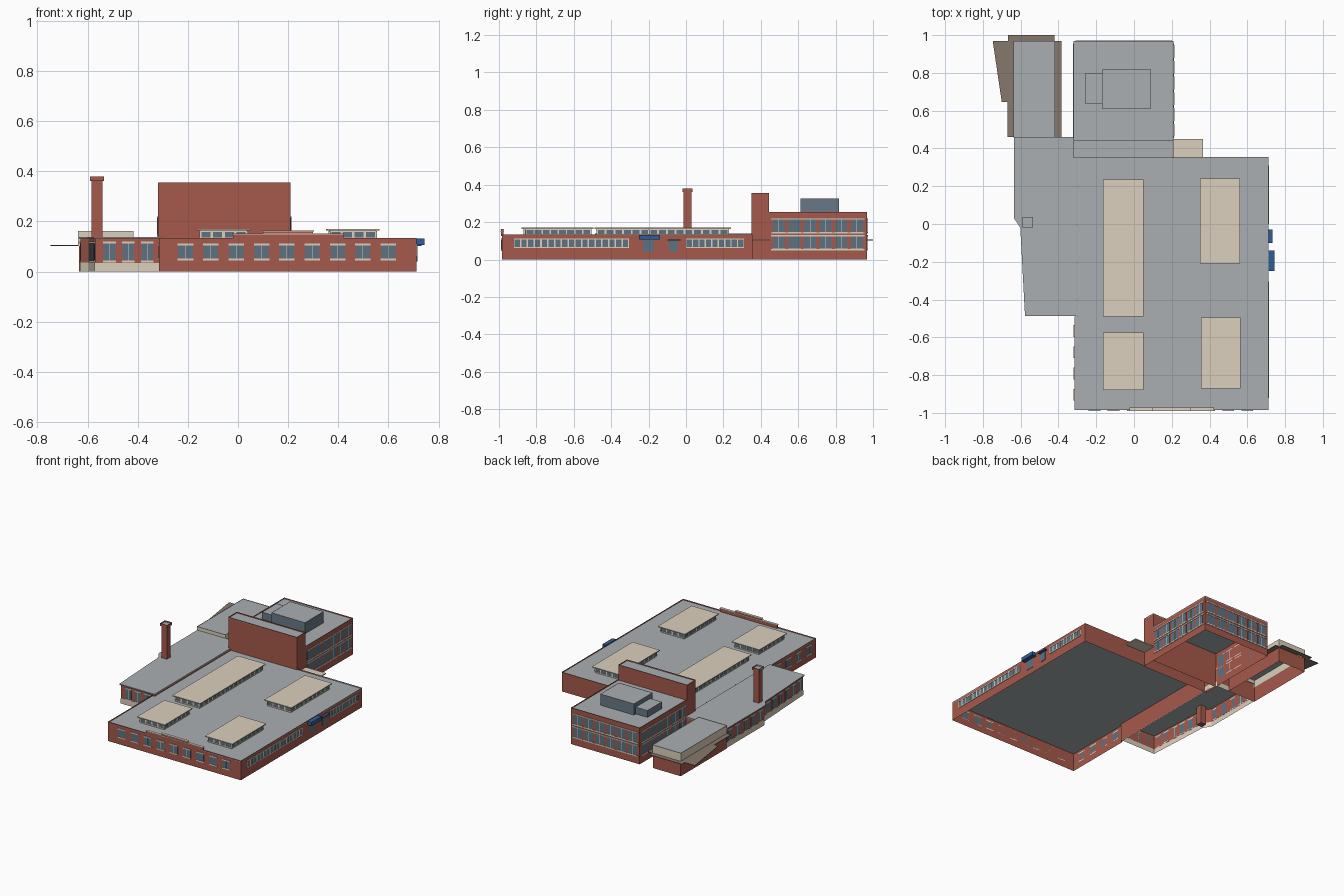
import bpy, bmesh
from mathutils import Vector

if "Cube" in bpy.data.objects:
    bpy.data.objects.remove(bpy.data.objects["Cube"])


def material(name, rgb):
    m = bpy.data.materials.new(name)
    m.diffuse_color = (*rgb, 1)
    m.use_nodes = True
    m.node_tree.nodes["Principled BSDF"].inputs["Base Color"].default_value = m.diffuse_color
    return m


BRICK = material("brick", (0.38, 0.10, 0.07))
ROOF = material("roof_grey", (0.40, 0.43, 0.45))
STONE = material("stone", (0.72, 0.63, 0.51))
GLASS = material("glass", (0.11, 0.17, 0.22))
SLATE = material("slate", (0.14, 0.19, 0.24))
BROWN = material("brown", (0.24, 0.19, 0.15))
BLUE = material("blue", (0.03, 0.11, 0.30))


def finish(bm, name, mats):
    me = bpy.data.meshes.new(name)
    bm.to_mesh(me)
    bm.free()
    for m in mats:
        me.materials.append(m)
    ob = bpy.data.objects.new(name, me)
    bpy.context.collection.objects.link(ob)
    return ob


def prism(bm, pts, z0, z1, caps=True):
    lo = [bm.verts.new((x, y, z0)) for x, y in pts]
    hi = [bm.verts.new((x, y, z1)) for x, y in pts]
    n = len(pts)
    for i in range(n):
        j = (i + 1) % n
        bm.faces.new((lo[i], lo[j], hi[j], hi[i]))
    if caps:
        bm.faces.new(lo[::-1])
        bm.faces.new(hi)
    return hi


def rect(x0, x1, y0, y1):
    return [(x0, y0), (x1, y0), (x1, y1), (x0, y1)]


def slab(name, pts, z0, z1, mat, caps=True):
    bm = bmesh.new()
    prism(bm, pts, z0, z1, caps)
    return finish(bm, name, [mat])


def hall(name, pts, z0, z1, wall=BRICK, coping=STONE, rim=0.008, drop=0.008):
    """Open-bottomed walls, a coping ring and a sunken flat roof."""
    bm = bmesh.new()
    top = bm.faces.new(prism(bm, pts, z0, z1, False))
    ring = bmesh.ops.inset_region(bm, faces=[top], thickness=rim)["faces"]
    for f in ring:
        f.material_index = 1
    top.material_index = 2
    res = bmesh.ops.extrude_face_region(bm, geom=[top])["geom"]
    bmesh.ops.translate(bm, vec=(0, 0, -drop),
                        verts=[g for g in res if isinstance(g, bmesh.types.BMVert)])
    if top.is_valid:
        bm.faces.remove(top)
    return finish(bm, name, [wall, coping, ROOF])


def bar(bm, p, u, s0, s1, z0, z1, depth):
    """Thin block on a wall, between distances s0 and s1 along direction u."""
    n = Vector((u.y, -u.x))
    a, b = p + u * s0, p + u * s1
    prism(bm, [tuple(v) for v in (a + n * depth, b + n * depth, b, a)], z0, z1)


def windows(name, p, q, z0, z1, n, w, trim=0.008, strip=False, mullion=True):
    """Row of n windows of width w along wall p-q, outside on the right of p-q."""
    p, q = Vector(p), Vector(q)
    u, L = (q - p).normalized(), (q - p).length
    glass, stone = bmesh.new(), bmesh.new()
    for i in range(n):
        c = L * (i + 0.5) / n
        bar(glass, p, u, c - w / 2, c + w / 2, z0, z1, 0.002)
        if mullion:
            bar(stone, p, u, c - 0.001, c + 0.001, z0, z1, 0.003)
        if not strip:
            for z in (z0 - trim * 0.6, z1):
                bar(stone, p, u, c - w / 2 - .002, c + w / 2 + .002, z, z + trim, 0.004)
    if strip:
        for z in (z0 - trim, z1):
            bar(stone, p, u, 0, L, z, z + trim, 0.004)
        for i in range(n + 1):
            c = L * i / n
            g = max((L / n - w) / 2, 0.002)
            bar(stone, p, u, max(c - g, 0), min(c + g, L), z0, z1, 0.003)
    finish(glass, name + "_glass", [GLASS])
    finish(stone, name + "_trim", [STONE])


# Main single-storey hall
hall("main_hall", [(-0.315, -0.985), (0.712, -0.985), (0.712, 0.355), (-0.30, 0.355),
                   (-0.30, -0.49), (-0.315, -0.49)], 0, 0.135)
windows("front_windows", (-0.26, -0.985), (0.65, -0.985), 0.05, 0.104, 9, 0.058)
windows("right_front_windows", (0.712, -0.92), (0.712, -0.305), 0.067, 0.106, 17, 0.028, 0.006, True, False)
windows("right_back_windows", (0.712, 0.0), (0.712, 0.31), 0.067, 0.106, 9, 0.028, 0.006, True, False)
windows("left_front_windows", (-0.315, -0.51), (-0.315, -0.96), 0.05, 0.104, 4, 0.058)

# Stepped parapet over the front
for i, (x0, x1, z) in enumerate([(-0.02, 0.42, 0.148), (0.10, 0.30, 0.160)]):
    slab(f"front_parapet_{i}", rect(x0, x1, -0.988, -0.975), 0.127, z, BRICK)
    slab(f"front_parapet_cap_{i}", rect(x0 - .003, x1 + .003, -0.991, -0.972), z, z + .004, STONE)

# Side entrances with awnings
for i, (y0, y1) in enumerate([(-0.23, -0.17), (-0.09, -0.045)]):
    slab(f"side_door_{i}", rect(0.71, 0.715, y0, y1), 0.04, 0.108, GLASS)
slab("large_awning", rect(0.712, 0.744, -0.25, -0.14), 0.106, 0.132, BLUE)
slab("small_awning", rect(0.712, 0.732, -0.10, -0.03), 0.102, 0.108, BLUE)

# Roof lanterns
for i, (x0, x1, y0, y1) in enumerate([(-0.165, 0.05, -0.49, 0.235), (-0.165, 0.05, -0.88, -0.575),
                                      (0.35, 0.56, -0.21, 0.24), (0.355, 0.565, -0.87, -0.495)]):
    slab(f"lantern_roof_{i}", rect(x0, x1, y0, y1), 0.164, 0.170, STONE)
    c = rect(x0 + .014, x1 - .014, y0 + .014, y1 - .014)
    slab(f"lantern_walls_{i}", c, 0.127, 0.164, STONE, False)
    for k in range(4):
        p, q = c[k], c[(k + 1) % 4]
        n = round((Vector(q) - Vector(p)).length / 0.045)
        windows(f"lantern_{i}_{k}", p, q, 0.137, 0.159, n, 0.036, 0.003, True, False)

# Tall brick block and rear office block
hall("tall_block", rect(-0.32, 0.21, 0.35, 0.445), 0, 0.355)
hall("rear_block", rect(-0.32, 0.21, 0.445, 0.968), 0, 0.255)
rear = {"right": ((0.21, 0.455), (0.21, 0.955)), "back": ((0.20, 0.968), (-0.31, 0.968)),
        "left": ((-0.32, 0.955), (-0.32, 0.455))}
for side, (p, q) in rear.items():
    for k, z in enumerate((0.056, 0.146)):
        windows(f"rear_{side}_{k}", p, q, z, z + 0.068, 6, 0.064, 0.006)
        bm = bmesh.new()
        d = Vector(q) - Vector(p)
        for zz in (z - 0.007, z + 0.068):
            bar(bm, Vector(p), d.normalized(), 0, d.length, zz, zz + 0.006, 0.003)
        finish(bm, f"rear_{side}_bands_{k}", [STONE])

# Rooftop plant rooms
hall("plant_room", rect(-0.17, 0.09, 0.612, 0.818), 0.247, 0.325, SLATE, ROOF, 0.004, 0.001)
hall("plant_room_small", rect(-0.26, -0.17, 0.638, 0.798), 0.247, 0.295, SLATE, ROOF, 0.004, 0.001)

# Canopy beside the tall block
slab("side_canopy", rect(0.21, 0.365, 0.355, 0.45), 0.101, 0.108, STONE)

# Left wing with skewed outer wall
wing = [(-0.577, -0.487), (-0.305, -0.487), (-0.305, 0.40), (-0.32, 0.46),
        (-0.635, 0.46), (-0.635, 0.03), (-0.602, -0.02)]
inner = [(-0.570, -0.478), (-0.305, -0.478), (-0.305, 0.40), (-0.32, 0.457),
         (-0.628, 0.457), (-0.628, 0.033), (-0.595, -0.017)]
slab("wing_roof", wing, 0.132, 0.139, ROOF)
slab("wing_walls", inner, 0.035, 0.133, BRICK, False)
slab("wing_base", [(x - .002 if x < -.4 else x, y) for x, y in inner], 0, 0.036, STONE, False)
windows("wing_front", (-0.55, -0.478), (-0.325, -0.478), 0.042, 0.113, 3, 0.046)
windows("wing_side", inner[6], inner[0], 0.042, 0.113, 6, 0.046)
windows("wing_rear_side", inner[4], inner[5], 0.042, 0.113, 5, 0.046)

# Chimney
slab("chimney", rect(-0.584, -0.541, -0.013, 0.03), 0, 0.366, BRICK)
hall("chimney_cap", rect(-0.59, -0.535, -0.019, 0.036), 0.362, 0.38, BRICK, STONE, 0.012, 0.01)

# Loading annex with upper band and flat canopies
slab("annex_walls", rect(-0.635, -0.42, 0.46, 0.965), 0, 0.103, BRICK, False)
hall("annex_upper", rect(-0.638, -0.417, 0.457, 0.968), 0.103, 0.163, STONE, STONE, 0.006, 0.003)
canopies = {"left": rect(-0.67, -0.635, 0.46, 0.97), "right": rect(-0.42, -0.385, 0.46, 0.97),
            "back": rect(-0.668, -0.42, 0.97, 1.0),
            "flared": [(-0.70, 0.645), (-0.67, 0.645), (-0.67, 0.97), (-0.748, 0.97)]}
for side, pts in canopies.items():
    slab(f"dock_canopy_{side}", pts, 0.103, 0.107, BROWN)
